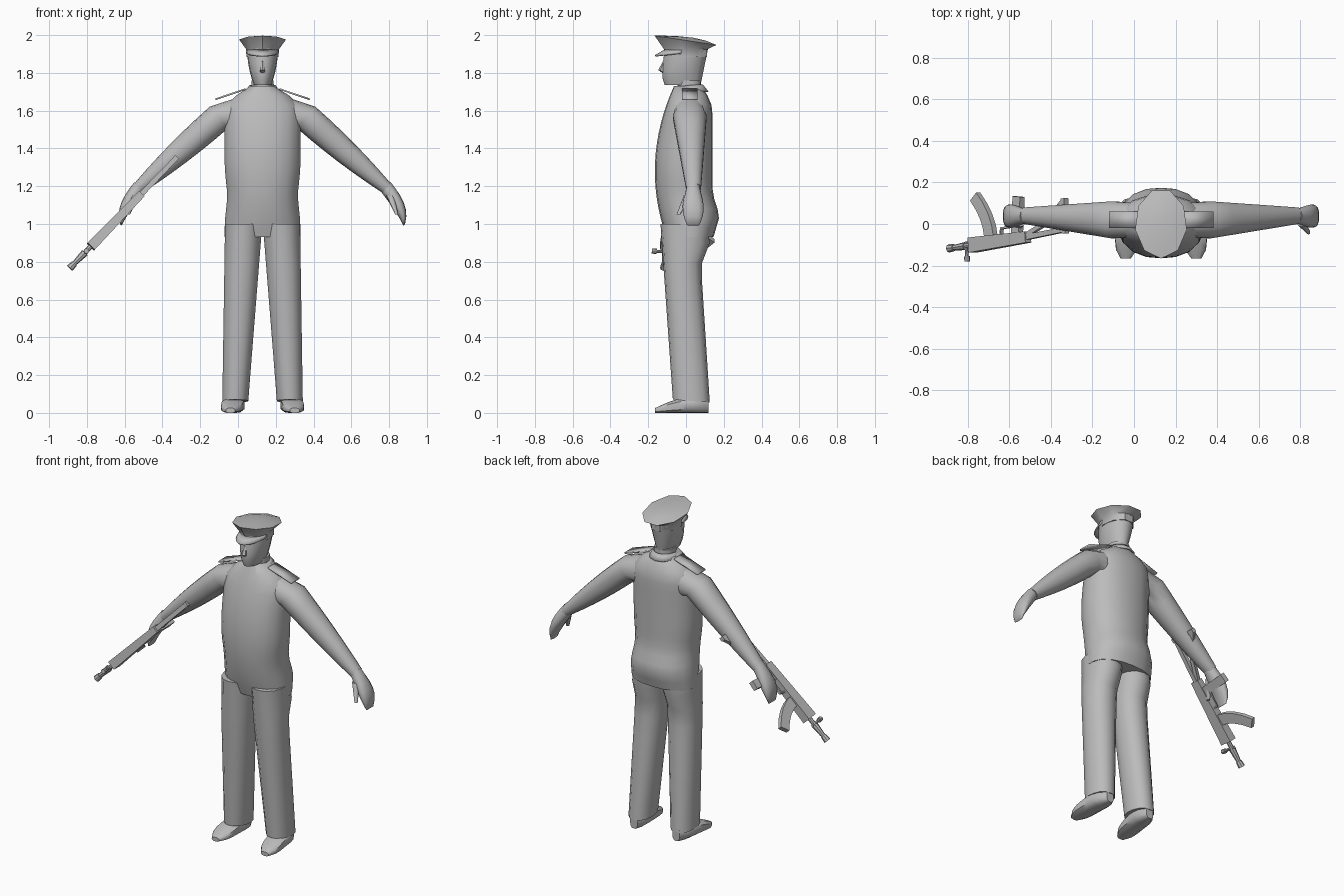
import bpy
import bmesh
from math import sin, cos, pi, exp, radians
from mathutils import Vector, Matrix

cube = bpy.data.objects.get("Cube")
if cube:
    bpy.data.objects.remove(cube)

figure_frame = Matrix.Translation((0.13, 0, 0))

grey = bpy.data.materials.new("plain grey")
grey.use_nodes = True
grey.diffuse_color = (0.5, 0.5, 0.5, 1)
grey.node_tree.nodes["Principled BSDF"].inputs["Base Color"].default_value = grey.diffuse_color


def finish(name, bm, frame=figure_frame, angle=50, mirror=False, thickness=0):
    bmesh.ops.recalc_face_normals(bm, faces=bm.faces)
    mesh = bpy.data.meshes.new(name)
    bm.to_mesh(mesh)
    bm.free()
    mesh.materials.append(grey)
    part = bpy.data.objects.new(name, mesh)
    bpy.context.collection.objects.link(part)
    part.matrix_world = frame
    if thickness:
        solid = part.modifiers.new("thickness", 'SOLIDIFY')
        solid.thickness = thickness
        solid.offset = 0
    if mirror:
        part.modifiers.new("other side", 'MIRROR')
    bpy.ops.object.select_all(action='DESELECT')
    part.select_set(True)
    bpy.context.view_layer.objects.active = part
    bpy.ops.object.shade_smooth_by_angle(angle=radians(angle))


def ring(centre, u, v, sides=14, power=2.3):
    """Rounded cross-section; the first point lies along -v."""
    points = []
    for i in range(sides):
        turn = 2 * pi * i / sides
        s, c = sin(turn), -cos(turn)
        scale = (abs(s) ** power + abs(c) ** power) ** (-1 / power)
        points.append(Vector(centre) + (Vector(u) * s + Vector(v) * c) * scale)
    return points


def level(z, left, right, front, back, tilt=0, **shape):
    """Horizontal ring from its side, front and back limits."""
    points = ring(((left + right) / 2, (front + back) / 2, z),
                  ((right - left) / 2, 0, 0), (0, (back - front) / 2, 0), **shape)
    return [p + Vector((0, 0, tilt * p.y)) for p in points]


def loft(name, rings, closed=True, **options):
    bm = bmesh.new()
    rows = [[bm.verts.new(p) for p in points] for points in rings]
    count = len(rows[0])
    for a, b in zip(rows, rows[1:]):
        for i in range(count if closed else count - 1):
            j = (i + 1) % count
            bm.faces.new((a[i], a[j], b[j], b[i]))
    if closed:
        bm.faces.new(rows[0])
        bm.faces.new(rows[-1])
    finish(name, bm, **options)


def steps(start, end, count):
    return [start + (end - start) * i / count for i in range(count + 1)]


def bump(value, centre, width):
    return exp(-((value - centre) / width) ** 2)


# Torso: rounded belly, seat at the back, sloping shoulders
def torso_ring(z):
    slope = max(0, (z - 1.6) / 0.13) ** 1.7
    half = 0.203 - 0.014 * bump(z, 1.15, 0.1) - 0.14 * slope
    belly = -0.165 + 0.5 * (z - 1.28) ** 2
    back = 0.14 + 0.035 * bump(z, 1.04, 0.08) - 0.06 * slope
    return level(z, -half, half, belly, back, sides=18)


loft("torso", [torso_ring(z) for z in steps(0.93, 1.73, 16)])


# Trouser legs: widening towards the hem, hollow behind the knee
def leg_ring(z):
    drop = 1 - z
    back = 0.13 - 0.065 * z + 0.07 * bump(z, 0.95, 0.1)
    return level(z, 0.08 * drop, 0.2 + 0.015 * drop, -0.065 - 0.07 * z, back,
                 tilt=-0.1 * drop ** 4)


loft("trouser_legs", [leg_ring(z) for z in steps(0.065, 1, 9)], mirror=True)


# Shoes: from toe to heel, toes turned out
def shoe_ring(s):
    half = 0.025 + 0.034 * (1 - (2 * s - 1) ** 4)
    top = 0.025 + 0.06 * sin(pi / 2 * min(1, 1.4 * s))
    return ring((0.17 - 0.025 * s, -0.165 + 0.285 * s, top / 2), (half, 0, 0),
                (0, 0, top / 2), sides=12, power=3.5)


loft("shoes", [shoe_ring(s) for s in steps(0, 1, 7)], mirror=True)


# Sleeves: straight taper from shoulder to wrist
def sleeve_ring(t):
    radius = 0.075 - 0.042 * t * t
    return ring((0.23 + 0.427 * t, 0.02 + 0.02 * t, 1.565 - 0.375 * t),
                (0, 0.09 - 0.05 * t, 0), (0.66 * radius, 0, 0.75 * radius))


shoulder = ring((0.1, 0.02, 1.58), (0, 0.08, 0), (0, 0, 0.1))
loft("sleeves", [shoulder] + [sleeve_ring(t) for t in steps(0, 1, 6)], mirror=True)


# Hands: flat mitts bending downwards, with thumbs in front
def hand_ring(s):
    radius = 0.036 * (1 - 0.85 * s ** 3)
    return ring((0.65 + 0.1 * sin(pi / 2 * s), 0.038, 1.2 - 0.205 * s),
                (0, 0.034 + 0.022 * sin(pi * s ** 1.2), 0),
                (0.8 * radius, 0, 0.6 * radius), sides=12)


loft("hands", [hand_ring(s) for s in steps(0, 1, 6)], mirror=True)
loft("thumbs", [ring((0.675 + 0.035 * s, 0.01 - 0.05 * s, 1.15 - 0.1 * s),
                     (0, 0.022 - 0.012 * s, 0), (0.022 - 0.014 * s, 0, 0), sides=8)
                for s in steps(0, 1, 2)], mirror=True)


# Neck, head widening up from the chin, and nose
def head_ring(s):
    half = 0.082 - 0.036 * (1 - s) ** 2
    front = -0.112 - 0.014 * sin(pi * s ** 0.6)
    return level(1.735 + 0.195 * s, -half, half, front, 0.077 + 0.04 * s, sides=16, power=2.1)


loft("neck", [level(z, -0.06, 0.06, -0.045, 0.08) for z in (1.66, 1.76)])
loft("head", [head_ring(s) for s in steps(0, 1, 5)])
loft("nose", [level(z, -half, half, front, -0.1, sides=6) for z, half, front in
              ((1.8, 0.012, -0.125), (1.815, 0.016, -0.147), (1.87, 0.008, -0.118))])

# Cap: band, flared tilted rim, shallow dome
loft("cap", [level(z, -half, half, -1.32 * half, 1.36 * half, tilt, sides=9, power=2)
             for z, half, tilt in ((1.885, 0.086, 0), (1.925, 0.088, 0), (1.972, 0.126, -0.15),
                                   (1.984, 0.08, -0.12), (1.99, 0.03, -0.1))], angle=40)


def arc(width, depth, z, start, drop=0, centre=0):
    """Open arc from start to its mirror image; drop lowers the front."""
    turns = [radians(a) for a in steps(start, -start if start < 0 else 360 - start, 12)]
    return [(width * sin(a), centre - depth * cos(a), z - drop * max(0, cos(a))) for a in turns]


loft("cap_visor", [arc(0.082, 0.112, 1.92, -80), arc(0.086, 0.163, 1.905, -80, drop=0.015)],
     closed=False, thickness=0.008)
loft("collar", [arc(0.088, 0.1, 1.7, 12, drop=0.03, centre=0.015),
                arc(0.066, 0.072, 1.735, 22, drop=0.02, centre=0.015)],
     closed=False, thickness=0.008)
loft("shoulder_boards", [[(x, y, 1.745 - 0.34 * x) for y in (-0.02, 0.06)]
                         for x in (0.09, 0.25)], closed=False, thickness=0.009, mirror=True)

# Rifle frame: forward, down and side directions
forward = Vector((-0.69, -0.1, -0.715)).normalized()
down = (Vector((0, 1, 0)) - forward * forward.y).normalized()
rifle_frame = Matrix((forward, down, forward.cross(down))).transposed().to_4x4()
rifle_frame.translation = (-0.645, -0.082, 1.02)


def bar(name, path, height, width, taper=1, rounded=False):
    """Bar along a path in the rifle's plane, box-shaped or rounded."""
    rings = []
    for i, (x, y) in enumerate(path):
        before, after = path[max(i - 1, 0)], path[min(i + 1, len(path) - 1)]
        along = Vector((after[0] - before[0], after[1] - before[1], 0)).normalized()
        scale = 1 + (taper - 1) * i / (len(path) - 1)
        across = Vector((-along.y, along.x, 0)) * height * scale / 2
        deep = Vector((0, 0, width * scale / 2))
        middle = Vector((x, y, 0))
        if rounded:
            rings.append(ring(middle, across, deep, sides=8, power=2))
        else:
            rings.append([middle + across + deep, middle - across + deep,
                          middle - across - deep, middle + across - deep])
    loft(name, rings, angle=35, frame=rifle_frame)


bar("rifle_receiver", [(-0.195, 0), (0.195, 0)], 0.054, 0.04, taper=1.35)
bar("rifle_barrel", [(0.19, 0), (0.35, 0)], 0.026, 0.026, rounded=True)
bar("rifle_gas_block", [(0.24, 0), (0.31, 0)], 0.04, 0.04, taper=0.7, rounded=True)
bar("rifle_muzzle", [(0.32, 0), (0.355, 0)], 0.034, 0.034, taper=1.2, rounded=True)
bar("rifle_sight_post", [(0.235, 0.02), (0.235, -0.06)], 0.016, 0.016, rounded=True)
bar("rifle_sight_hood", [(0.235, -0.05), (0.235, -0.075)], 0.028, 0.028, rounded=True)
bar("rifle_magazine", [(0.06 + 0.09 * s * s, 0.02 + 0.21 * s) for s in steps(0, 1, 4)],
    0.064, 0.03, taper=0.9)
bar("rifle_grip", [(-0.12, 0.02), (-0.15, 0.2)], 0.052, 0.032)
bar("rifle_trigger_guard", [(-0.1, 0.06), (-0.02, 0.06), (-0.01, 0.02)], 0.01, 0.02)
bar("rifle_stock_upper", [(-0.19, 0), (-0.46, 0.01)], 0.026, 0.028, taper=0.9)
bar("rifle_stock_lower", [(-0.19, 0.01), (-0.34, 0.06), (-0.46, 0.15)], 0.022, 0.024, taper=0.9)
bar("rifle_butt_plate", [(-0.455, -0.01), (-0.465, 0.16)], 0.024, 0.028)
